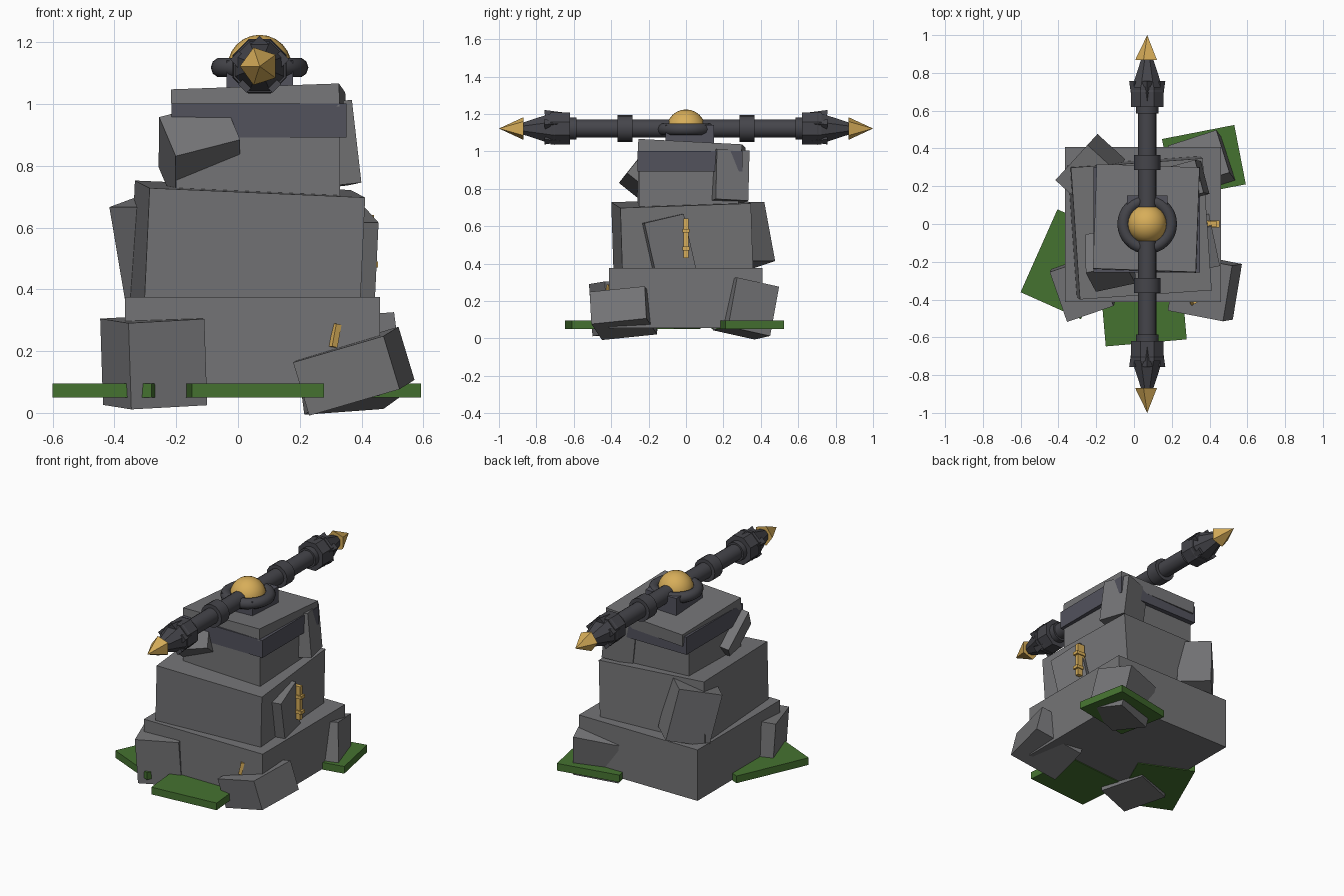
import bpy, math
from mathutils import Vector

if "Cube" in bpy.data.objects:
    bpy.data.objects.remove(bpy.data.objects["Cube"])

def mat(name, rgb):
    m = bpy.data.materials.new(name)
    m.diffuse_color = (*rgb, 1)
    m.use_nodes = True
    m.node_tree.nodes["Principled BSDF"].inputs["Base Color"].default_value = m.diffuse_color
    return m

STONE = mat("grey stone", (0.175, 0.175, 0.182))
DARK = mat("dark stone", (0.085, 0.085, 0.108))
METAL = mat("dark metal", (0.06, 0.06, 0.07))
GOLD = mat("gold", (0.68, 0.42, 0.10))
GREEN = mat("moss green", (0.06, 0.17, 0.03))
AX, AZ = 0.07, 1.122          # axis of the spear

def finish(name, m, smooth=False):
    o = bpy.context.object
    o.name = name
    o.data.materials.append(m)
    if smooth:
        bpy.ops.object.shade_smooth_by_angle(angle=math.radians(40))
    return o

def block(name, centre, size, rot=(0, 0, 0), m=STONE):
    bpy.ops.mesh.primitive_cube_add(size=1, location=centre,
                                    rotation=[math.radians(a) for a in rot])
    o = finish(name, m)
    o.scale = size
    return o

def spool(name, y0, y1, r0, r1, m, sides=16, smooth=True, spin=0):
    """Cone or cylinder along y, from y0 (radius r0) to y1 (radius r1)."""
    d = Vector((0, y1 - y0, 0))
    bpy.ops.mesh.primitive_cone_add(vertices=sides, radius1=r0, radius2=r1, depth=d.length,
                                    location=(AX, (y0 + y1) / 2, AZ))
    o = finish(name, m, smooth)
    o.rotation_mode = 'QUATERNION'
    q = d.to_track_quat('Z', 'Y')
    o.rotation_quaternion = q @ Vector((0, 0, 1)).rotation_difference(Vector((0, 0, 1)))
    if spin:
        from mathutils import Quaternion
        o.rotation_quaternion = q @ Quaternion((0, 0, 1), math.radians(spin))
    return o

# stacked rock tiers
block("base_tier", (0.047, -0.002, 0.215), (0.825, 0.82, 0.32))
block("middle_tier", (0.03, -0.02, 0.53), (0.70, 0.70, 0.39), (2, 2.5, 4))
block("upper_tier", (0.06, 0.01, 0.80), (0.53, 0.53, 0.30), (0, 0, 1))
block("dark_band", (0.068, 0.022, 0.947), (0.565, 0.56, 0.11), (0, 0, 0), DARK)
block("cap_slab", (0.066, 0.03, 1.005), (0.545, 0.555, 0.075), (-3, -2, -2))
block("pedestal", (0.07, 0.02, 1.075), (0.215, 0.26, 0.13), (0, 0, 0), DARK)

# loose stones leaning on the tiers
block("front_left_stone", (-0.273, -0.335, 0.165), (0.26, 0.28, 0.28), (3, -3, 19))
block("front_right_stone", (0.375, -0.335, 0.135), (0.31, 0.30, 0.18), (6, -16, -11))
block("back_right_stone", (0.36, 0.32, 0.16), (0.27, 0.24, 0.27), (-12, -4, 18))
block("corner_slab", (-0.231, 0.287, 0.54), (0.26, 0.20, 0.325), (0, -14, 47.6))
block("right_slab", (0.376, -0.09, 0.475), (0.22, 0.10, 0.34), (0, 13, -78))
block("upper_front_stone", (-0.125, -0.185, 0.84), (0.22, 0.17, 0.26), (50, -14, 12))
block("upper_right_stone", (0.27, 0.225, 0.865), (0.19, 0.18, 0.27), (-3, -6, 15))

# moss patches on the ground
block("left_moss", (-0.343, -0.213, 0.073), (0.35, 0.48, 0.045), (0, 0, -24), GREEN)
block("front_moss", (0.05, -0.46, 0.073), (0.43, 0.34, 0.045), (0, 0, 5), GREEN)
block("back_moss", (0.37, 0.33, 0.073), (0.39, 0.32, 0.045), (0, 0, 11), GREEN)

# gold inlays
block("gold_bar", (0.415, 0, 0.535), (0.05, 0.025, 0.21), (0, 0, 0), GOLD)
for z in (0.48, 0.575):
    block("gold_clip", (0.42, 0, z), (0.065, 0.038, 0.02), (0, 0, 0), GOLD)
block("gold_shard", (0.315, -0.415, 0.25), (0.02, 0.02, 0.075), (0, 12, 30), GOLD)

# central ring and orb
bpy.ops.mesh.primitive_torus_add(location=(AX, 0, 1.118), major_radius=0.125, minor_radius=0.033,
                                 major_segments=32, minor_segments=10)
finish("ring", METAL, True)
bpy.ops.mesh.primitive_uv_sphere_add(segments=24, ring_count=12, radius=0.104, location=(AX, 0, AZ - 0.002))
finish("gold_orb", GOLD, True)

# double-ended spear
spool("shaft", -0.66, 0.66, 0.049, 0.049, METAL)
for s in (-1, 1):
    spool("shaft_ring", s * 0.285, s * 0.365, 0.071, 0.071, METAL)
    spool("socket", s * 0.585, s * 0.64, 0.06, 0.06, METAL)
    spool("collar", s * 0.62, s * 0.725, 0.092, 0.092, METAL, 8, False, 22.5)
    spool("head", s * 0.70, s * 0.885, 0.095, 0.03, METAL, 8, False, 22.5)
    spool("gold_tip", s * 0.868, s * 1.0, 0.064, 0.0, GOLD, 5, False, 90 if s < 0 else -90)
    # small thorns round each head
    for i in range(5):
        a = math.radians(90 + 72 * i)
        d = Vector((math.cos(a), 0, math.sin(a)))
        p = Vector((AX, s * 0.70, AZ)) + d * 0.078
        bpy.ops.mesh.primitive_cone_add(vertices=4, radius1=0.028, radius2=0, depth=0.11, location=p)
        o = finish("thorn", METAL)
        o.rotation_euler = (Vector((0, -s, 0)) + d * 0.12).to_track_quat('Z', 'Y').to_euler()
